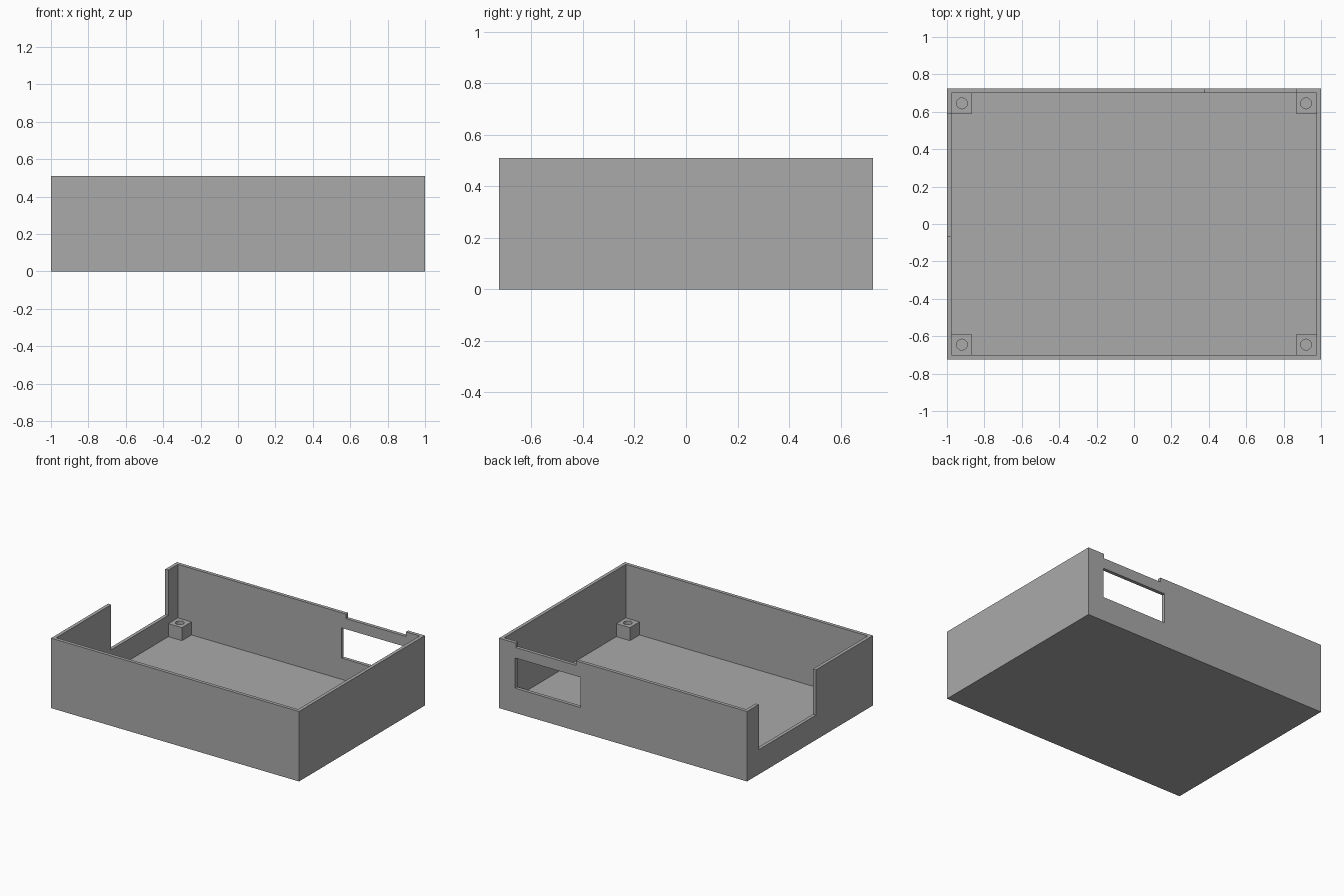
import bpy

cube = bpy.data.objects.get("Cube")
if cube:
    bpy.data.objects.remove(cube, do_unlink=True)

grey = bpy.data.materials.new("plain grey")
grey.use_nodes = True
colour = (0.4, 0.4, 0.4, 1)
grey.diffuse_color = colour
grey.node_tree.nodes["Principled BSDF"].inputs["Base Color"].default_value = colour

HX, HY, HEIGHT = 1.0, 0.725, 0.51   # outer half sizes and height
WALL = 0.025                        # wall and floor thickness
IX, IY = HX - WALL, HY - WALL       # inner half sizes
POST, POST_TOP = 0.11, 0.12         # corner post size and top
SILL = 0.18                         # lower edge of the openings
EDGE_X, EDGE_Y = IX - POST, IY - POST


def box(name, x, y, z):
    """Box spanning the given (low, high) ranges."""
    bpy.ops.mesh.primitive_cube_add(size=1, location=[sum(r) / 2 for r in (x, y, z)])
    obj = bpy.context.object
    obj.name = name
    obj.scale = [r[1] - r[0] for r in (x, y, z)]
    bpy.ops.object.transform_apply(location=True, rotation=False, scale=True)
    obj.data.materials.append(grey)
    return obj


def cut(obj, cutter):
    """Subtract the cutter from the object, then discard it."""
    cutter.hide_render = True
    mod = obj.modifiers.new("cut", 'BOOLEAN')
    mod.operation = 'DIFFERENCE'
    mod.solver = 'EXACT'
    mod.object = cutter
    bpy.context.view_layer.objects.active = obj
    bpy.ops.object.modifier_apply(modifier=mod.name)
    bpy.data.objects.remove(cutter, do_unlink=True)


# Open tray
tray = box("tray", (-HX, HX), (-HY, HY), (0, HEIGHT))
cut(tray, box("cavity", (-IX, IX), (-IY, IY), (WALL, 1)))

# Deep opening in the side wall, window and shallow notch in the back wall
cut(tray, box("side_opening", (-HX - 0.1, -IX + 0.01), (-0.068, EDGE_Y), (SILL, 1)))
cut(tray, box("back_window", (0.345, 0.87), (IY - 0.01, HY + 0.1), (SILL, 0.4)))
cut(tray, box("back_notch", (0.38, EDGE_X), (IY - 0.01, HY + 0.1), (0.477, 1)))

# Corner posts with screw holes, sunk slightly into walls and floor
SINK = 0.01
for side, sx in (("right", -1), ("left", 1)):
    for end, sy in (("front", -1), ("back", 1)):
        post = box(f"{end}_{side}_post",
                   sorted((sx * EDGE_X, sx * (IX + SINK))),
                   sorted((sy * EDGE_Y, sy * (IY + SINK))),
                   (WALL - SINK, POST_TOP))
        bpy.ops.mesh.primitive_cylinder_add(
            vertices=32, radius=0.029, depth=0.2,
            location=(sx * (IX - POST / 2), sy * (IY - POST / 2), WALL + 0.1))
        hole = bpy.context.object
        hole.data.materials.append(grey)
        cut(post, hole)
        bpy.ops.object.select_all(action='DESELECT')
        post.select_set(True)
        bpy.ops.object.shade_smooth_by_angle()
